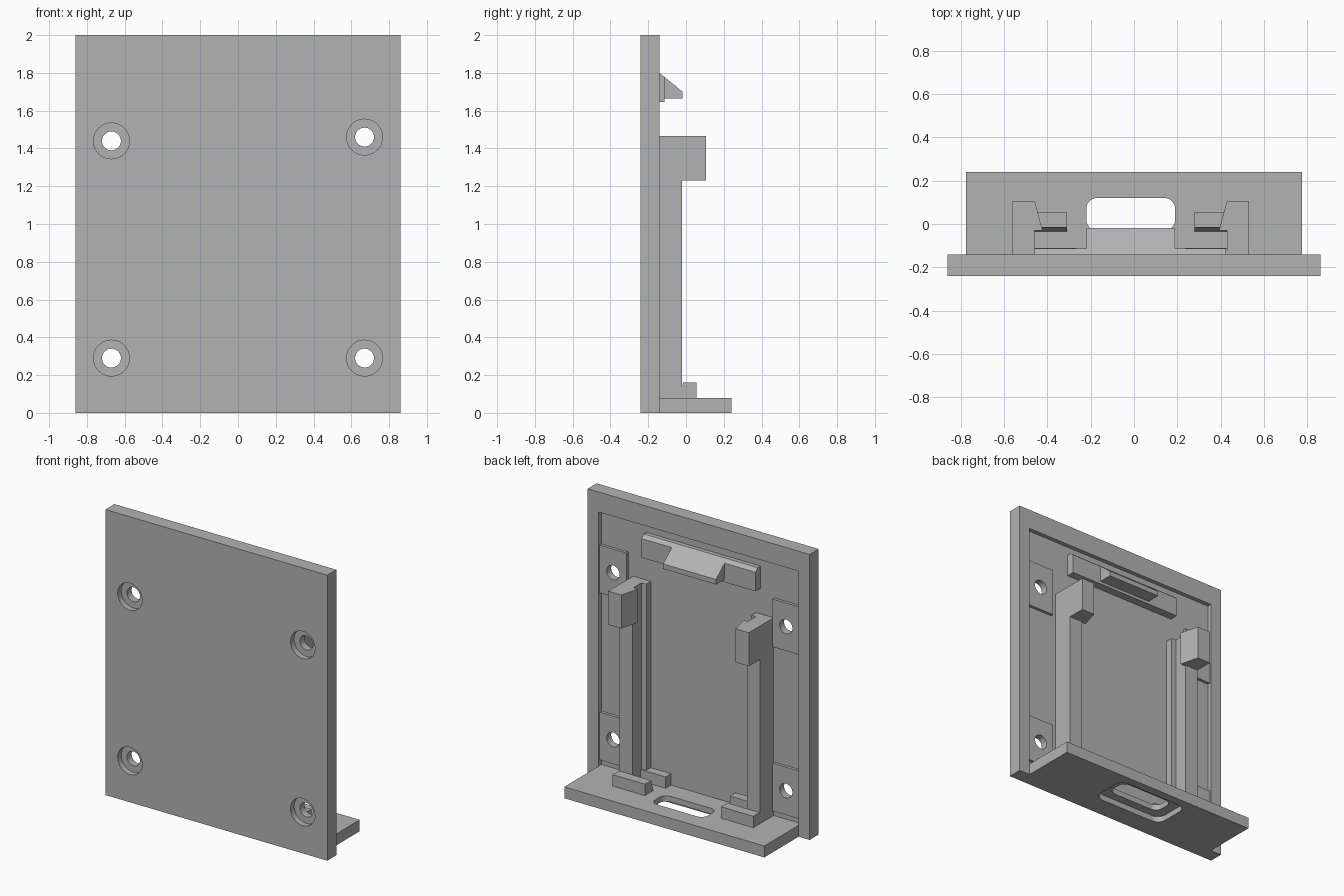
import bpy, bmesh
from mathutils import Matrix, Vector

cube = bpy.data.objects.get("Cube")
if cube:
    bpy.data.objects.remove(cube, do_unlink=True)

grey = bpy.data.materials.new("plain grey")
grey.use_nodes = True
colour = (0.45, 0.45, 0.45, 1)
grey.diffuse_color = colour
grey.node_tree.nodes["Principled BSDF"].inputs["Base Color"].default_value = colour

FLOOR, BACK = -0.17, -0.14   # recess floor and rear face of the plate


def finish(name, bm):
    bmesh.ops.recalc_face_normals(bm, faces=bm.faces)
    mesh = bpy.data.meshes.new(name)
    bm.to_mesh(mesh)
    bm.free()
    obj = bpy.data.objects.new(name, mesh)
    bpy.context.collection.objects.link(obj)
    mesh.materials.append(grey)
    return obj


def prism(name, outline, axis, lo, hi):
    """Extrude a 2D outline along x (outline is y,z) or z (outline is x,y)."""
    bm = bmesh.new()
    place = (lambda p: (lo, p[0], p[1])) if axis == "x" else (lambda p: (p[0], p[1], lo))
    face = bm.faces.new([bm.verts.new(place(p)) for p in outline])
    new = bmesh.ops.extrude_face_region(bm, geom=[face])["geom"]
    step = Vector((hi - lo, 0, 0)) if axis == "x" else Vector((0, 0, hi - lo))
    bmesh.ops.translate(bm, vec=step, verts=[v for v in new if isinstance(v, bmesh.types.BMVert)])
    return finish(name, bm)


def box(name, x0, x1, y0, y1, z0, z1):
    return prism(name, [(x0, y0), (x1, y0), (x1, y1), (x0, y1)], "z", z0, z1)


def rounded_slot(name, x0, x1, y0, y1, z0, z1, radius):
    obj = box(name, x0, x1, y0, y1, z0, z1)
    bm = bmesh.new()
    bm.from_mesh(obj.data)
    upright = [e for e in bm.edges if abs(e.verts[0].co.z - e.verts[1].co.z) > 0.01]
    bmesh.ops.bevel(bm, geom=upright, offset=radius, segments=6, profile=0.5, affect="EDGES")
    bm.to_mesh(obj.data)
    bm.free()
    return obj


def rod(name, x, z, radius, y0, y1):
    bm = bmesh.new()
    bmesh.ops.create_cone(bm, cap_ends=True, segments=40, radius1=radius, radius2=radius, depth=y1 - y0)
    bm.transform(Matrix.Translation((x, (y0 + y1) / 2, z)) @ Matrix.Rotation(1.5707963, 4, "X"))
    return finish(name, bm)


def cut(obj, cutter):
    mod = obj.modifiers.new("cut", "BOOLEAN")
    mod.operation, mod.solver, mod.object = "DIFFERENCE", "EXACT", cutter
    bpy.context.view_layer.objects.active = obj
    bpy.ops.object.modifier_apply(modifier=mod.name)
    bpy.data.objects.remove(cutter, do_unlink=True)


# Wall plate with a shallow recess at the rear
plate = box("wall_plate", -0.86, 0.86, -0.24, BACK, 0, 2)
cut(plate, box("recess_cutter", -0.775, 0.775, FLOOR, 0, 0.08, 1.86))

# Screw pads and counterbored holes
for side, row, x, z in [("right", "lower", -0.67, 0.29), ("left", "lower", 0.67, 0.29),
                        ("right", "upper", -0.67, 1.44), ("left", "upper", 0.67, 1.46)]:
    pad = box(f"{side}_{row}_screw_pad", x - 0.105, x + 0.105, FLOOR, -0.15, z - 0.17, z + 0.165)
    cut(pad, rod("hole_cutter", x, z, 0.05, -0.3, 0))
    cut(plate, rod("hole_cutter", x, z, 0.05, -0.3, 0))
    cut(plate, rod("bore_cutter", x, z, 0.095, -0.3, -0.2))

# Bottom shelf with a stepped cable slot
shelf = box("bottom_shelf", -0.775, 0.775, BACK, 0.24, 0, 0.08)
cut(shelf, rounded_slot("slot_cutter", -0.22, 0.19, -0.03, 0.12, -0.1, 0.2, 0.05))
cut(shelf, rounded_slot("step_cutter", -0.29, 0.26, -0.09, 0.18, -0.1, 0.04, 0.06))

# Mirrored side rails about the holder's own centre line
MID = -0.015
for side, s in [("left", 1), ("right", -1)]:
    def span(a, b):
        return sorted((MID + s * a, MID + s * b))

    box(f"{side}_rail", *span(0.443, 0.545), FLOOR, -0.02, 0.08, 1.465)
    box(f"{side}_rail_ridge", *span(0.407, 0.443), FLOOR, -0.12, 0.08, 1.465)
    hook = [(0.545, -0.03), (0.545, 0.105), (0.443, 0.105), (0.407, -0.03)]
    prism(f"{side}_rail_hook", [(MID + s * x, y) for x, y in hook], "z", 1.23, 1.465)
    # Foot lip with a sloped inner face, and the low stop behind it
    lip = [(-0.035, 0.08), (0.055, 0.08), (0.055, 0.16), (-0.015, 0.16)]
    prism(f"{side}_foot_lip", lip, "x", *span(0.295, 0.545))
    box(f"{side}_foot_stop", *span(0.25, 0.443), FLOOR, -0.11, 0.08, 0.16)

# Top latch: long bar with a wedge-shaped catch
bar = [(FLOOR, 1.645), (-0.113, 1.645), (-0.113, 1.778), (BACK, 1.80), (FLOOR, 1.80)]
prism("latch_bar", bar, "x", -0.46, 0.425)
catch = [(-0.113, 1.665), (-0.018, 1.665), (-0.018, 1.70), (-0.113, 1.778)]
prism("latch_catch", catch, "x", -0.22, 0.19)
